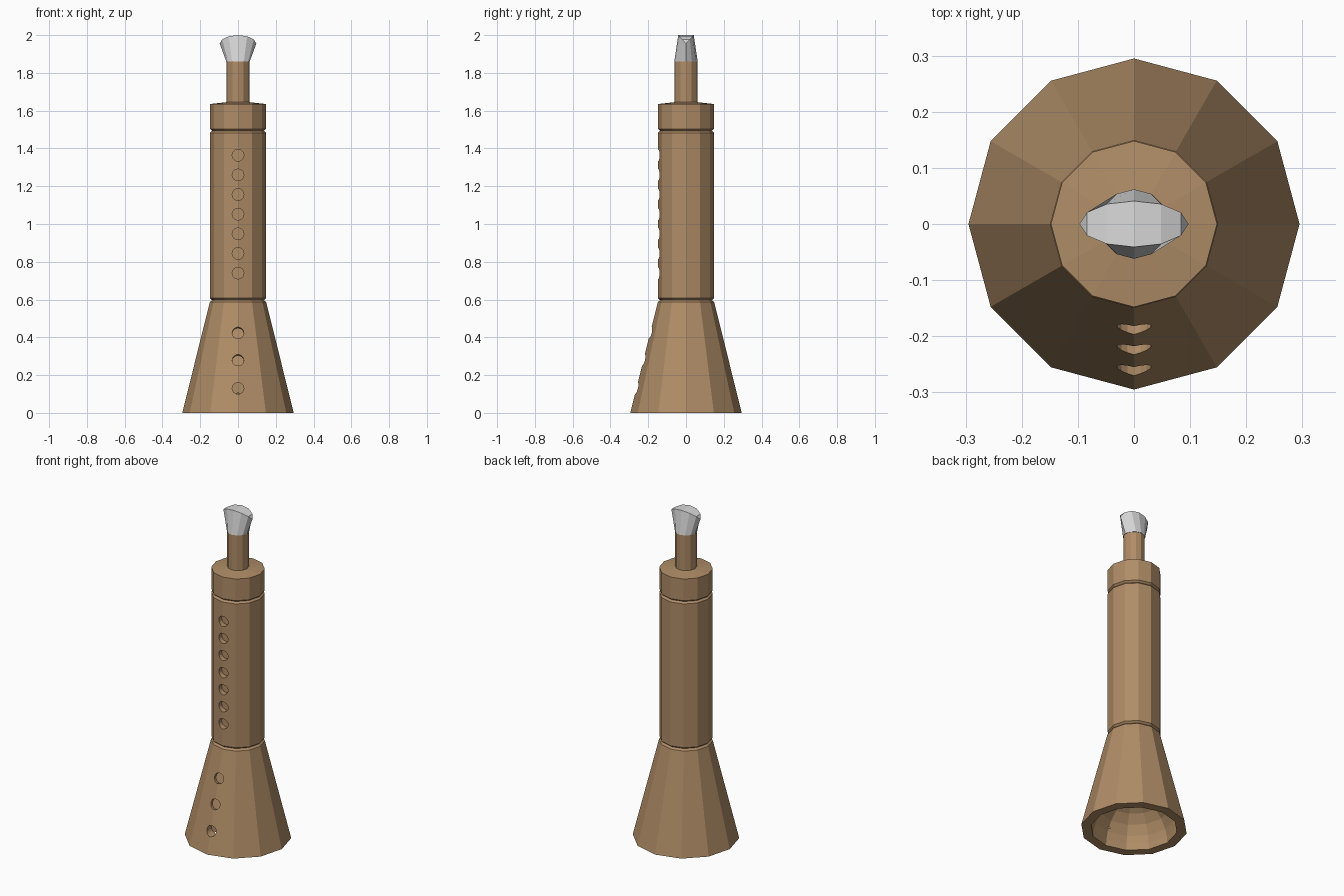
import bpy, bmesh, math
from mathutils import Matrix, Vector

if "Cube" in bpy.data.objects:
    bpy.data.objects.remove(bpy.data.objects["Cube"])

SIDES = 12


def material(name, rgb):
    m = bpy.data.materials.new(name)
    m.diffuse_color = (*rgb, 1)
    m.use_nodes = True
    m.node_tree.nodes["Principled BSDF"].inputs["Base Color"].default_value = m.diffuse_color
    return m


WOOD = material("brown wood", (0.43, 0.265, 0.135))
REED = material("pale grey", (0.70, 0.70, 0.70))


def finish(name, bm, mat):
    bmesh.ops.recalc_face_normals(bm, faces=bm.faces)
    mesh = bpy.data.meshes.new(name)
    bm.to_mesh(mesh)
    bm.free()
    ob = bpy.data.objects.new(name, mesh)
    bpy.context.collection.objects.link(ob)
    mesh.materials.append(mat)
    return ob


def ring(bm, rx, ry, height):
    """Twelve-sided ring; height is a function of the angle."""
    out = []
    for i in range(SIDES):
        a = i * math.tau / SIDES
        out.append(bm.verts.new((rx * math.cos(a), ry * math.sin(a), height(a))))
    return out


def bridge(bm, a, b):
    for i in range(SIDES):
        j = (i + 1) % SIDES
        bm.faces.new((a[i], a[j], b[j], b[i]))


def turned(name, profile, mat):
    """Closed solid turned from (radius, z) points."""
    bm = bmesh.new()
    rings = [ring(bm, r, r, lambda a, z=z: z) for r, z in profile]
    for a, b in zip(rings, rings[1:]):
        bridge(bm, a, b)
    bm.faces.new(rings[0])
    bm.faces.new(rings[-1])
    return finish(name, bm, mat)


def drill(target, holes):
    """Cut round finger holes given as (y, z, downward tilt, depth)."""
    bm = bmesh.new()
    for y, z, tilt, depth in holes:
        length = 0.1 + depth
        m = (Matrix.Translation((0, y, z)) @ Matrix.Rotation(math.pi / 2 - tilt, 4, 'X')
             @ Matrix.Translation((0, 0, length / 2 - depth)))
        bmesh.ops.create_cone(bm, cap_ends=True, segments=16, radius1=0.031,
                              radius2=0.031, depth=length, matrix=m)
    cutter = finish("hole_cutter", bm, WOOD)
    cutter.hide_render = True
    mod = target.modifiers.new("finger holes", 'BOOLEAN')
    mod.operation = 'DIFFERENCE'
    mod.solver = 'EXACT'
    mod.object = cutter
    bpy.context.view_layer.objects.active = target
    bpy.ops.object.modifier_apply(modifier=mod.name)
    bpy.data.objects.remove(cutter)


# Flared bell with a domed hollow underneath
dome = [(0.24 * math.cos(math.radians(a)), 0.24 * math.sin(math.radians(a)))
        for a in (80, 65, 50, 35, 20, 10, 0)]
bell = turned("bell", dome + [(0.295, 0), (0.149, 0.587), (0.137, 0.597)], WOOD)
slope = math.atan2(0.146, 0.587)
drill(bell, [(-0.263, 0.13, 0, 0.05),
             (-0.226, 0.28, slope, 0.025),
             (-0.191, 0.425, slope, 0.025)])

# Long barrel with a row of seven finger holes
barrel = turned("barrel", [(0.137, 0.597), (0.148, 0.607), (0.148, 1.483),
                           (0.137, 1.493)], WOOD)
drill(barrel, [(-0.148, 0.74 + 0.104 * i, 0, 0.035) for i in range(7)])

# Head joint and slim stem
turned("head_joint", [(0.137, 1.493), (0.148, 1.503), (0.148, 1.635),
                      (0.06, 1.645)], WOOD)
turned("stem", [(0.06, 1.64), (0.06, 1.86)], WOOD)

# Reed: round at the stem, flattened and fanned out with an arched tip
bm = bmesh.new()
low = ring(bm, 0.062, 0.062, lambda a: 1.86)
top = ring(bm, 0.097, 0.041, lambda a: 1.955 + 0.045 * abs(math.sin(a)))
bridge(bm, low, top)
bm.faces.new(low)
half = SIDES // 2
bm.faces.new((top[0], top[1], top[-1]))
for i in range(1, half - 1):
    bm.faces.new((top[i], top[i + 1], top[-i - 1], top[-i]))
bm.faces.new((top[half - 1], top[half], top[half + 1]))
finish("reed", bm, REED)
